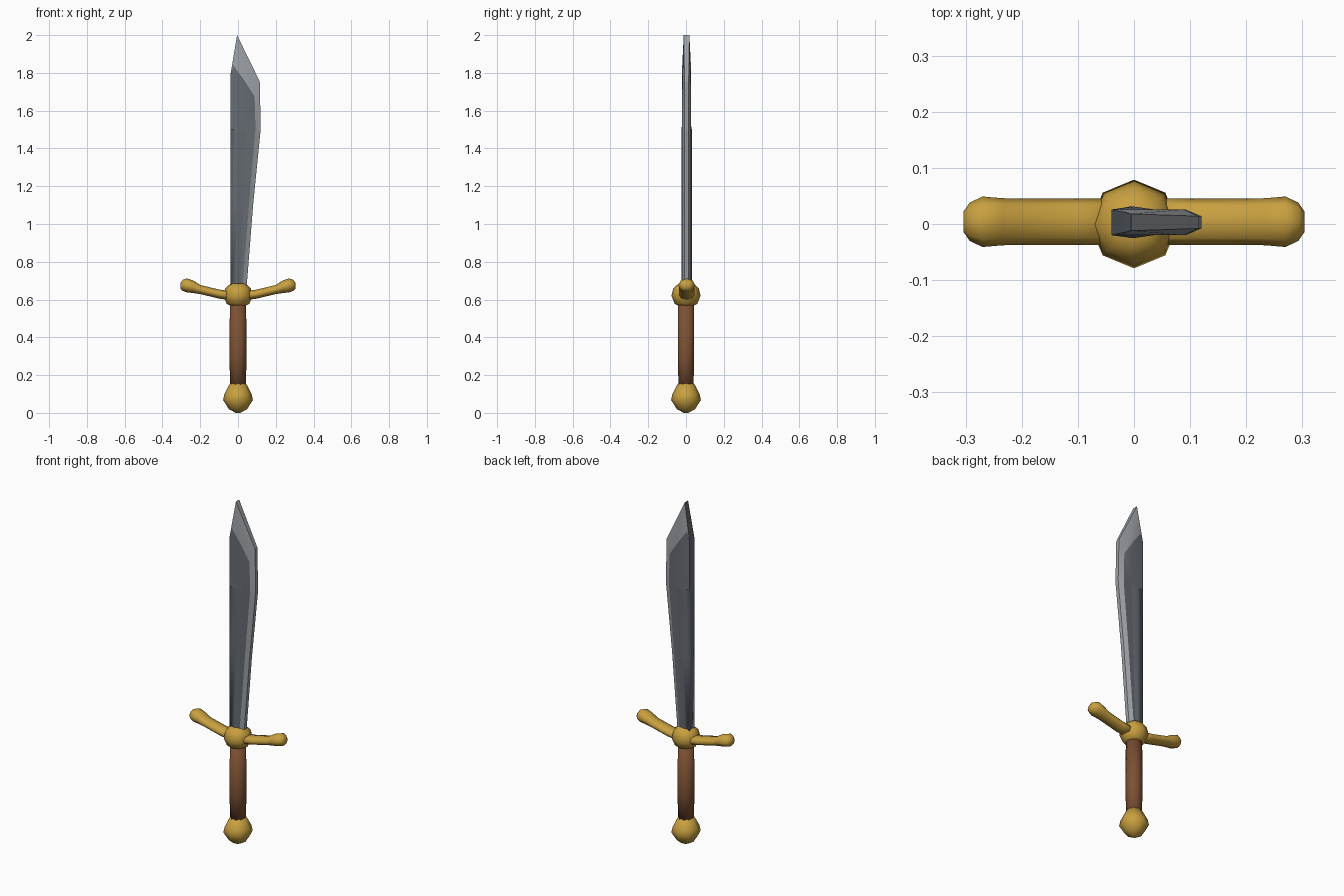
import bpy, bmesh
from math import sin, cos, pi, radians

cube = bpy.data.objects.get("Cube")
if cube:
    bpy.data.objects.remove(cube)


def material(name, color):
    mat = bpy.data.materials.new(name)
    mat.use_nodes = True
    mat.diffuse_color = (*color, 1)
    bsdf = mat.node_tree.nodes["Principled BSDF"]
    bsdf.inputs["Base Color"].default_value = (*color, 1)
    bsdf.inputs["Roughness"].default_value = 0.6
    return mat


gold = material("gold", (0.58, 0.35, 0.05))
leather = material("brown leather", (0.2, 0.08, 0.033))
dark_steel = material("dark steel", (0.13, 0.145, 0.165))
light_steel = material("light steel", (0.34, 0.36, 0.385))


def finish(name, bm, materials):
    bmesh.ops.recalc_face_normals(bm, faces=bm.faces)
    for face in bm.faces:
        face.smooth = True
    mesh = bpy.data.meshes.new(name)
    bm.to_mesh(mesh)
    bm.free()
    for mat in materials:
        mesh.materials.append(mat)
    obj = bpy.data.objects.new(name, mesh)
    bpy.context.collection.objects.link(obj)
    return obj


def loft(name, placed_rings, mat):
    """Skin a list of equal rings of points and cap both ends."""
    bm = bmesh.new()
    rings = [[bm.verts.new(p) for p in ring] for ring in placed_rings]
    for low, high in zip(rings, rings[1:]):
        for i in range(len(low)):
            j = (i + 1) % len(low)
            bm.faces.new((low[i], low[j], high[j], high[i]))
    bm.faces.new(rings[0])
    bm.faces.new(rings[-1])
    return finish(name, bm, [mat])


def turned(name, profile, mat, sides=8):
    angles = [2 * pi * i / sides for i in range(sides)]
    rings = [[(r * cos(a), r * sin(a), z) for a in angles] for r, z in profile]
    return loft(name, rings, mat)


# Handle
turned("pommel", [(0.012, 0), (0.048, 0.02), (0.079, 0.068), (0.072, 0.1),
                  (0.043, 0.155), (0.02, 0.156)], gold)
turned("grip", [(0.042, 0.13), (0.045, 0.3), (0.043, 0.6)], leather, 10)
turned("guard_hub", [(0.035, 0.565), (0.06, 0.578), (0.077, 0.62),
                     (0.067, 0.66), (0.04, 0.684), (0.015, 0.685)], gold)

# Crossguard arms, rising to rounded ends: x, z, half depth, half height
arm = [(0, 0.615, 0.042, 0.025), (0.1, 0.629, 0.041, 0.024),
       (0.2, 0.653, 0.041, 0.024), (0.235, 0.667, 0.042, 0.033),
       (0.27, 0.675, 0.045, 0.037), (0.293, 0.675, 0.034, 0.029),
       (0.304, 0.673, 0.018, 0.016)]
for side, name in ((1, "guard_arm_left"), (-1, "guard_arm_right")):
    rings = [[(side * x, 0.004 + d * cos(i * pi / 4), z + h * sin(i * pi / 4))
              for i in range(8)] for x, z, d, h in arm]
    loft(name, rings, gold)

# Blade rows from guard to point: spine, ridge, fuller side, bevel, edge
RIDGE, FLAT, EDGE = 0.028, 0.023, 0.011


def row(z, ridge, fuller, bevel, edge, ridge_depth):
    return [(-0.04, z, FLAT), (ridge, z, ridge_depth), (fuller, z, FLAT),
            (bevel, z, FLAT), (edge, z, EDGE)]


rows = [row(0.62, -0.008, 0.01, 0.02, 0.042, RIDGE),
        row(1.1, 0, 0.027, 0.058, 0.08, RIDGE),
        row(1.5, 0, 0.035, 0.092, 0.12, RIDGE),
        row(1.525, 0, 0.035, 0.092, 0.12, FLAT),
        [(-0.04, 1.79, FLAT), (-0.025, 1.84, FLAT), (0.03, 1.765, FLAT),
         (0.088, 1.675, FLAT), (0.115, 1.755, EDGE)]]

bm = bmesh.new()
sides, tips = [], []
for s in (-1, 1):
    grid = [[bm.verts.new((x, 0.003 + s * d, z)) for x, z, d in r] for r in rows]
    tip = bm.verts.new((-0.005, 0.003 + s * 0.015, 2))
    for low, high in zip(grid, grid[1:]):
        for i in range(4):
            face = bm.faces.new((low[i], low[i + 1], high[i + 1], high[i]))
            face.material_index = int(i == 3)
    # Bevelled point
    for i in range(4):
        bm.faces.new((grid[-1][i], grid[-1][i + 1], tip)).material_index = 1
    sides.append(grid)
    tips.append(tip)

# Close the spine, the cutting edge and the base
front, back = sides
for column in (0, 4):
    f = [r[column] for r in front] + [tips[0]]
    b = [r[column] for r in back] + [tips[1]]
    for i in range(len(f) - 1):
        face = bm.faces.new((f[i], f[i + 1], b[i + 1], b[i]))
        face.material_index = int(column == 4)
bm.faces.new(front[0] + back[0][::-1])

# Crisp creases, with a softened spine along the fuller
spine = {r[0] for g in sides for r in g[:3]}
crease = {r[2] for g in sides for r in g[:4]}
bmesh.ops.recalc_face_normals(bm, faces=bm.faces)
for edge in bm.edges:
    ends = set(edge.verts)
    angle = edge.calc_face_angle(0)
    across_top = all(abs(v.co.z - 1.5) < 0.001 for v in ends)
    edge.smooth = ends <= spine or not (
        angle > radians(20) or ends <= crease or across_top)
finish("blade", bm, [dark_steel, light_steel])
